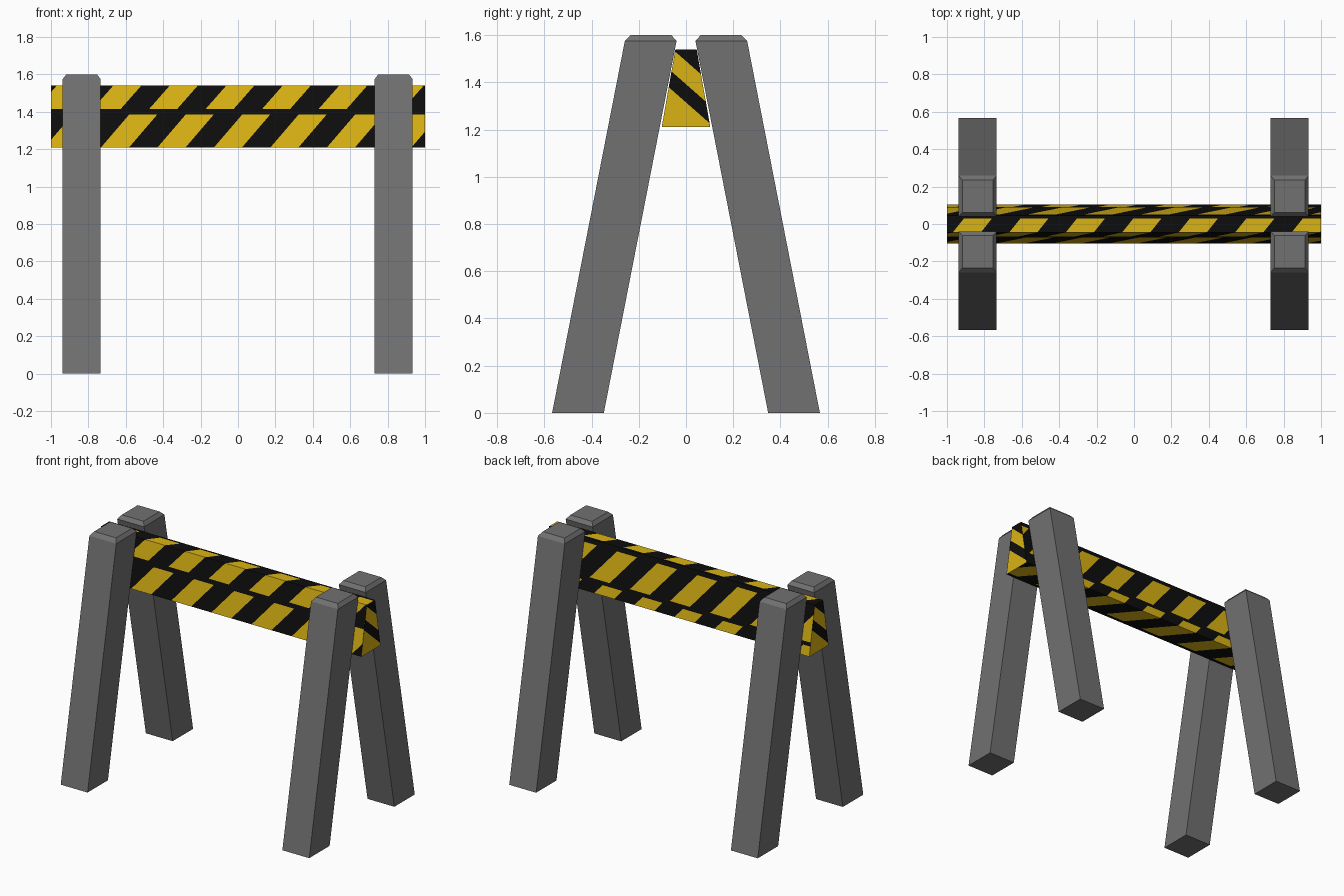
import bpy, bmesh
from mathutils import Vector

if "Cube" in bpy.data.objects:
    bpy.data.objects.remove(bpy.data.objects["Cube"])


def material(name, rgb):
    m = bpy.data.materials.new(name)
    m.diffuse_color = (*rgb, 1)
    m.use_nodes = True
    m.node_tree.nodes["Principled BSDF"].inputs["Base Color"].default_value = m.diffuse_color
    return m


GREY = material("grey post", (0.165, 0.165, 0.165))
BLACK = material("black stripe", (0.004, 0.004, 0.004))
YELLOW = material("yellow stripe", (0.70, 0.45, 0.007))


def finish(bm, name, mats):
    me = bpy.data.meshes.new(name)
    bm.to_mesh(me)
    bm.free()
    for m in mats:
        me.materials.append(m)
    ob = bpy.data.objects.new(name, me)
    bpy.context.collection.objects.link(ob)


# Leaning legs with chamfered tops
def leg(name, cx, side):
    bm = bmesh.new()
    # (z, inner y, outer y, half width)
    sections = [(0, 0.348, 0.567, 0.101), (1.575, 0.04, 0.259, 0.101), (1.6, 0.062, 0.234, 0.082)]
    rings = []
    for z, a, b, w in sections:
        rings.append([bm.verts.new((cx + sx * w, side * y, z))
                      for sx, y in ((-1, a), (1, a), (1, b), (-1, b))])
    for lo, hi in zip(rings, rings[1:]):
        for i in range(4):
            j = (i + 1) % 4
            bm.faces.new((lo[i], lo[j], hi[j], hi[i]))
    bm.faces.new(rings[0])
    bm.faces.new(rings[-1])
    bmesh.ops.recalc_face_normals(bm, faces=bm.faces)
    finish(bm, name, [GREY])


for cx, lr in ((-0.836, "left"), (0.832, "right")):
    for side, fb in ((-1, "front"), (1, "back")):
        leg(f"{fb}_{lr}_leg", cx, side)

# Striped beam: rows wrap around the section, each cut into slanted tiles
bm = bmesh.new()
PERIOD, WIDTH = 0.302, 0.15


def row(p, q, x0=0.0, lean=0.0, striped=True):
    for k in range(-6, 7):
        for part in (0, 1):
            a = x0 + k * PERIOD + part * WIDTH
            b = x0 + (k + 1) * PERIOD if part else a + WIDTH
            f = bm.faces.new([bm.verts.new(c) for c in (
                (a, *p), (b, *p), (b + lean, *q), (a + lean, *q))])
            f.material_index = 1 if striped and part == 0 else 0


row((-0.103, 1.21), (-0.073, 1.385), -0.43, 0.15)             # front lower
row((-0.073, 1.385), (-0.068, 1.415), striped=False)
row((-0.068, 1.415), (-0.045, 1.54), -0.475, 0.11)            # front upper
row((-0.045, 1.54), (0.03, 1.54), -0.365, 0.06)               # top
row((0.03, 1.54), (0.045, 1.54), striped=False)
row((0.045, 1.54), (0.05, 1.51), striped=False)
row((0.05, 1.51), (0.087, 1.30), -0.27, 0.18)                 # back upper
row((0.087, 1.30), (0.0915, 1.275), striped=False)
row((0.0915, 1.275), (0.103, 1.21), -0.19, 0.055)             # back lower
row((0.103, 1.21), (-0.08, 1.21), -0.135, 0.155)              # underside
row((-0.08, 1.21), (-0.103, 1.21), striped=False)
for s in (-1, 1):
    bmesh.ops.bisect_plane(bm, geom=bm.verts[:] + bm.edges[:] + bm.faces[:],
                           plane_co=(s, 0, 0), plane_no=(s, 0, 0), clear_outer=True)

# End caps cut by slanted lines; the colour follows the band
LINES = (1.315, 1.392, 1.490)   # heights at y = 0
SLOPE = 0.88
for s in (-1, 1):
    section = [(-0.103, 1.21), (0.103, 1.21), (0.045, 1.54), (-0.045, 1.54)]
    pts = section if s > 0 else section[::-1]
    cap = [bm.faces.new([bm.verts.new((s, *c)) for c in pts])]
    for z in LINES:
        geom = set(cap)
        for f in cap:
            geom.update(f.verts)
            geom.update(f.edges)
        bmesh.ops.bisect_plane(bm, geom=list(geom), plane_co=(0, 0, z),
                               plane_no=Vector((0, SLOPE * s, 1)).normalized())
        cap = [f for f in bm.faces if all(abs(v.co.x - s) < 1e-4 for v in f.verts)]
    for f in cap:
        c = f.calc_center_median()
        h = c.z + SLOPE * s * c.y
        yellow = h < LINES[0] or LINES[1] < h < LINES[2]
        f.material_index = 1 if yellow and s * c.y < 0.075 else 0

bmesh.ops.remove_doubles(bm, verts=bm.verts, dist=0.0005)
# Face all tiles away from the beam axis
bm.normal_update()
for f in bm.faces:
    c = f.calc_center_median()
    d = Vector((c.x if abs(f.normal.x) > 0.9 else 0, c.y, c.z - 1.375))
    if f.normal.dot(d) < 0:
        f.normal_flip()
finish(bm, "striped_beam", [BLACK, YELLOW])
